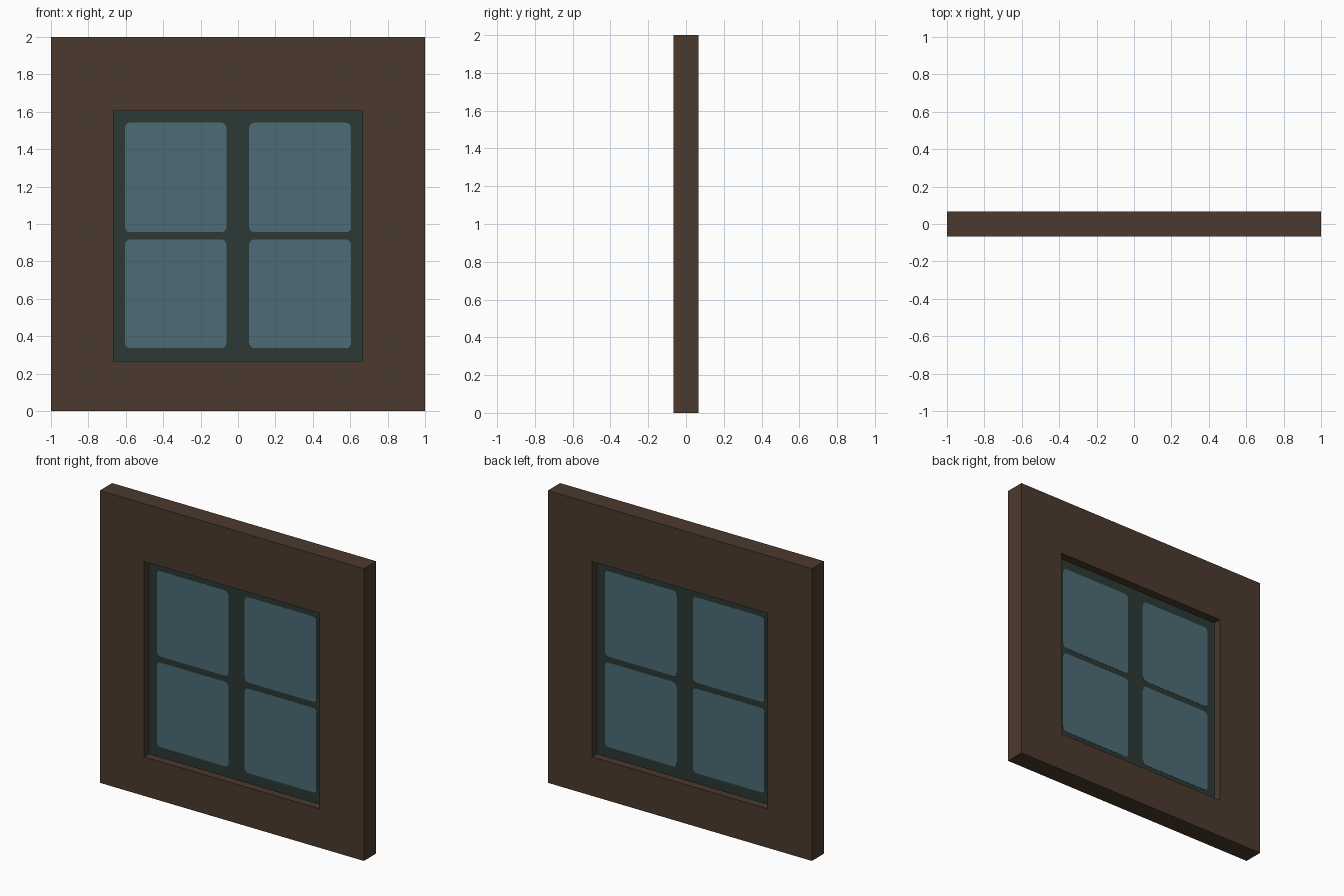
import bpy, bmesh, math

if "Cube" in bpy.data.objects:
    bpy.data.objects.remove(bpy.data.objects["Cube"])


def material(name, rgb):
    # sRGB 0-255 to linear
    lin = [((c / 255 + 0.055) / 1.055) ** 2.4 for c in rgb]
    m = bpy.data.materials.new(name)
    m.diffuse_color = (*lin, 1)
    m.use_nodes = True
    m.node_tree.nodes["Principled BSDF"].inputs["Base Color"].default_value = m.diffuse_color
    return m


WOOD = material("brown wood", (75, 58, 45))
BARS = material("dark green bars", (44, 57, 51))
GLASS = material("blue glass", (76, 107, 118))


def finish(name, bm, mat):
    bmesh.ops.recalc_face_normals(bm, faces=bm.faces)
    me = bpy.data.meshes.new(name)
    bm.to_mesh(me)
    bm.free()
    me.materials.append(mat)
    ob = bpy.data.objects.new(name, me)
    bpy.context.collection.objects.link(ob)
    return ob


def rect(x0, x1, z0, z1):
    return [(x0, z0), (x1, z0), (x1, z1), (x0, z1)]


def rounded(x0, x1, z0, z1, r, n=4):
    pts = []
    corners = [(x1 - r, z1 - r), (x0 + r, z1 - r), (x0 + r, z0 + r), (x1 - r, z0 + r)]
    for k, (cx, cz) in enumerate(corners):
        for i in range(n + 1):
            a = math.pi / 2 * (k + i / n)
            pts.append((cx + r * math.cos(a), cz + r * math.sin(a)))
    return pts


def slab(name, pts, y0, y1, mat):
    # outline in x/z extruded along y
    bm = bmesh.new()
    f = bm.faces.new([bm.verts.new((x, y0, z)) for x, z in pts])
    ext = bmesh.ops.extrude_face_region(bm, geom=[f], use_keep_orig=True)
    moved = [v for v in ext["geom"] if isinstance(v, bmesh.types.BMVert)]
    bmesh.ops.translate(bm, verts=moved, vec=(0, y1 - y0, 0))
    return finish(name, bm, mat)


# Wooden surround: a square cross-section swept around the opening
T = 0.067
outer = rect(-1, 1, 0, 2)
inner = rect(-0.665, 0.665, 0.267, 1.605)
bm = bmesh.new()
loops = [[bm.verts.new((x, y, z)) for x, z in pts]
         for pts, y in ((outer, -T), (outer, T), (inner, T), (inner, -T))]
for a, b in zip(loops, loops[1:] + loops[:1]):
    for i in range(4):
        j = (i + 1) % 4
        bm.faces.new((a[i], a[j], b[j], b[i]))
finish("window_surround", bm, WOOD)

# Recessed panel that carries the bars
P = 0.012
slab("bar_panel", inner, -P, P, BARS)

# Four thin glass panes on both sides of the panel
for side, s in (("front", -1), ("back", 1)):
    for col, (x0, x1) in (("left", (-0.605, -0.062)), ("right", (0.06, 0.605))):
        for row, (z0, z1) in (("lower", (0.336, 0.917)), ("upper", (0.956, 1.542))):
            slab(f"pane_{side}_{row}_{col}", rounded(x0, x1, z0, z1, 0.028),
                 s * (P - 0.001), s * (P + 0.0015), GLASS)
